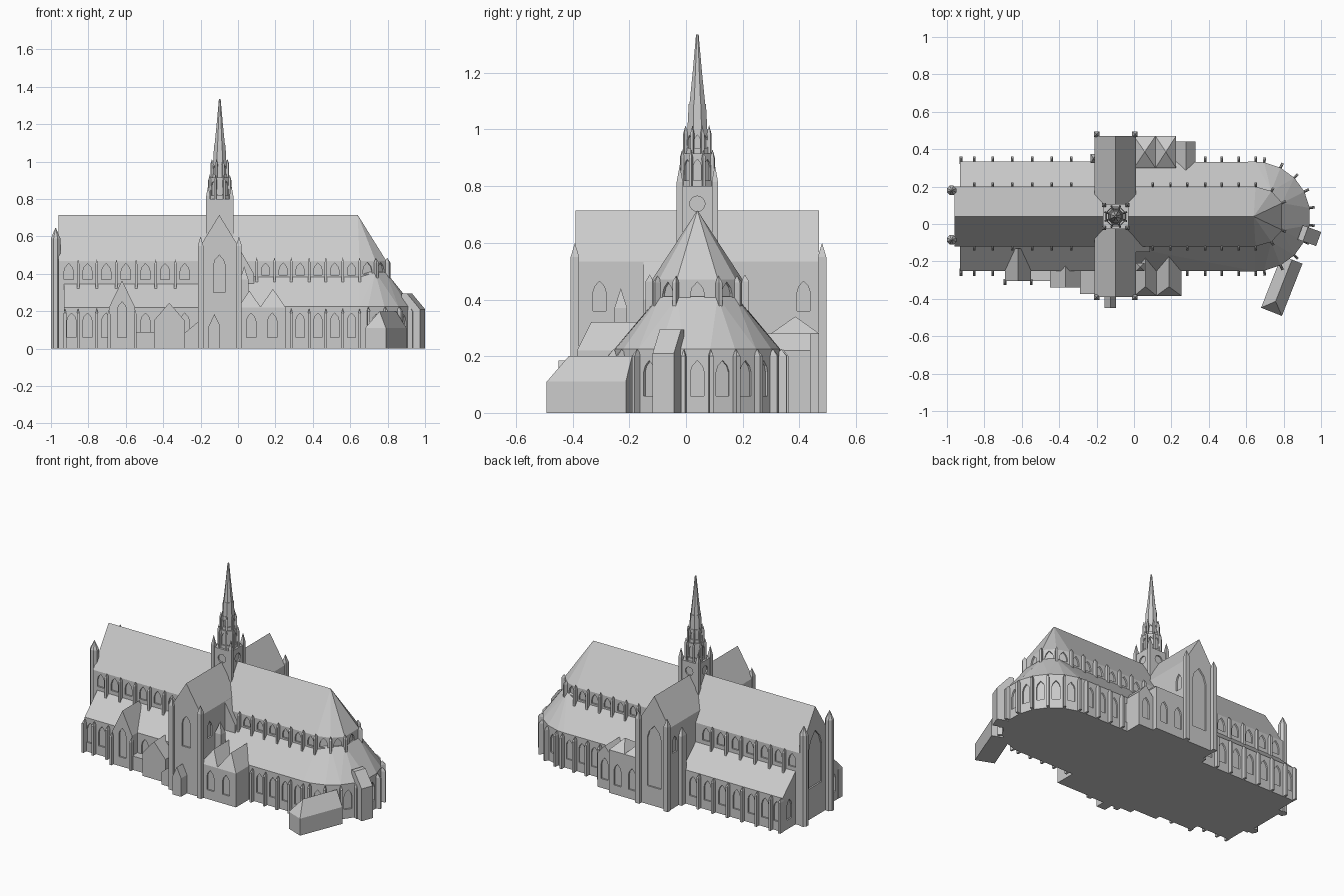
import bpy, bmesh
from math import sin, cos, pi, radians

if "Cube" in bpy.data.objects:
    bpy.data.objects.remove(bpy.data.objects["Cube"])

stone = bpy.data.materials.new("grey stone")
stone.diffuse_color = (0.6, 0.6, 0.6, 1)
stone.use_nodes = True
stone.node_tree.nodes["Principled BSDF"].inputs["Base Color"].default_value = stone.diffuse_color
AX = 0.04           # y of the main axis
TX = -0.0975        # x of the crossing


def make(name, hulls, cuts=None):
    """One object out of convex pieces, with optional recesses cut into it."""
    bm = bmesh.new()
    for pts in hulls:
        t = bmesh.new()
        for p in pts:
            t.verts.new(p)
        bmesh.ops.remove_doubles(t, verts=t.verts, dist=1e-5)
        bmesh.ops.convex_hull(t, input=list(t.verts))
        bmesh.ops.delete(t, geom=[v for v in t.verts if not v.link_faces], context='VERTS')
        bmesh.ops.dissolve_limit(t, angle_limit=0.01, verts=t.verts, edges=t.edges)
        bmesh.ops.recalc_face_normals(t, faces=t.faces)
        tmp = bpy.data.meshes.new("tmp")
        t.to_mesh(tmp)
        t.free()
        bm.from_mesh(tmp)
        bpy.data.meshes.remove(tmp)
    me = bpy.data.meshes.new(name)
    bm.to_mesh(me)
    bm.free()
    me.materials.append(stone)
    ob = bpy.data.objects.new(name, me)
    bpy.context.collection.objects.link(ob)
    if cuts:
        cutter = make(name + "_cutter", cuts)
        cutter.hide_render = True
        mod = ob.modifiers.new("recess", 'BOOLEAN')
        mod.operation, mod.object, mod.solver = 'DIFFERENCE', cutter, 'EXACT'
        dg = bpy.context.evaluated_depsgraph_get()
        ob.data = bpy.data.meshes.new_from_object(ob.evaluated_get(dg))
        ob.modifiers.clear()
        bpy.data.objects.remove(cutter)
    return ob


def box(x0, x1, y0, y1, z0, z1):
    return [(x, y, z) for x in (x0, x1) for y in (y0, y1) for z in (z0, z1)]


def gable(x0, x1, y0, y1, ze, zr, h0=0, h1=0):
    """House with ridge along y; h0, h1 set the ridge ends back as hips."""
    xm = (x0 + x1) / 2
    return box(x0, x1, y0, y1, 0, ze) + [(xm, y0 + h0, zr), (xm, y1 - h1, zr)]


def place(pts, x, y, deg):
    a = radians(deg)
    return [(x + p[0] * cos(a) - p[1] * sin(a), y + p[0] * sin(a) + p[1] * cos(a), p[2]) for p in pts]


def pier(x, y, w, d, z0, z1, deg=0, tip=0.025):
    """Buttress with a pointed top; d runs along local x."""
    return place(box(-d / 2, d / 2, -w / 2, w / 2, z0, z1 - tip) + [(0, 0, z1)], x, y, deg)


def frustum(x, y, n, r0, z0, r1, z1):
    return [(x + r * cos(2 * pi * (i + .5) / n), y + r * sin(2 * pi * (i + .5) / n), z)
            for r, z in ((r0, z0), (r1, z1)) for i in range(n)]


def window(x, y, deg, w, z0, z1, d=0.01):
    """Pointed-arch cutter; deg is the way the wall faces."""
    s = z1 - w * 0.85
    prof = [(-w/2, z0), (w/2, z0), (w/2, s), (w*.36, s + w*.45), (0, z1), (-w*.36, s + w*.45), (-w/2, s)]
    return place([(k, u, z) for k in (-d, d) for u, z in prof], x, y, deg)


def disc(x, y, z, r, deg, d=0.008):
    return place([(k, r * cos(i * pi / 8), z + r * sin(i * pi / 8)) for k in (-d, d) for i in range(16)], x, y, deg)


def polar(cx, cy, r, deg):
    return cx + r * cos(radians(deg)), cy + r * sin(radians(deg))


def facets(r, angs):
    """Middle point and facing of each polygon side round the east end."""
    for a, b in zip(angs, angs[1:]):
        m = (a + b) / 2
        yield (*polar(0.65, AX, r * cos(radians(b - a) / 2), m), m)


nave_x = [-0.855, -0.755, -0.65, -0.545, -0.44, -0.335]
choir_x = [0.1, 0.195, 0.285, 0.38, 0.47, 0.56, 0.65]
apse_a = [-90, -58, -27, 27, 58, 90]
amb_a = [-90, -81, -63, -45, -27, -9, 9, 27, 45, 63, 81, 90]
SIDES = ((-1, -90), (1, 90))

# Main vessel: nave, choir and polygonal apse under one roof
plan = [(-0.96, -0.12), (-0.96, 0.20)] + [polar(0.65, AX, 0.16, a) for a in apse_a]
main = [(x, y, z) for x, y in plan for z in (0, 0.47)] + [(-0.96, AX, 0.715), (0.64, AX, 0.715)]
cuts = [window(-0.96, AX, 180, 0.13, 0.2, 0.56)]
for s, d in SIDES:
    cuts += [window(x + 0.05, AX + s * 0.16, d, 0.05, 0.37, 0.455) for x in [-0.955] + nave_x[:-1] + [-0.335]]
    cuts += [window(x + 0.047, AX + s * 0.16, d, 0.045, 0.395, 0.458) for x in choir_x[:-1]]
cuts += [window(x, y, a, 0.05, 0.40, 0.462) for x, y, a in facets(0.16, apse_a)]
make("main_vessel", [main], cuts)

# Aisles of the nave
sect = [(-0.25, 0), (-0.25, 0.22), (-0.12, 0.345), (0.20, 0.345), (0.335, 0.22), (0.335, 0)]
cuts = [window(x + 0.05, y, d, 0.05, 0.06, 0.19) for y, d in ((-0.25, -90), (0.335, 90))
        for x in nave_x + [-0.94]]
cuts += [window(-0.93, y, 180, 0.05, 0.06, 0.19) for y in (-0.185, 0.265)]
make("nave_aisles", [[(x, y, z) for x in (-0.93, -0.15) for y, z in sect]], cuts)

# Choir aisles and ambulatory
outer = [(-0.05, -0.25), (-0.05, 0.33)] + [polar(0.65, AX, 0.293, a) for a in amb_a]
inner = [(-0.05, -0.12), (-0.05, 0.20)] + [polar(0.65, AX, 0.158, a) for a in apse_a]
ring = [(x, y, z) for x, y in outer for z in (0, 0.225)]
ring += [(x, y, 0.385 + 0.025 * (x > 0.7)) for x, y in inner]
cuts = [window(x + 0.047, y, d, 0.045, 0.06, 0.19) for y, d in ((-0.253, -90), (0.333, 90)) for x in choir_x[2:-1]]
cuts += [window(x, y, a, 0.048, 0.06, 0.185) for x, y, a in facets(0.293, amb_a[1:-1])]
make("choir_aisles", [ring], cuts)

# Buttresses along the clerestory and the aisles
b = []
for s, d in SIDES:
    b += [pier(x, AX + s * 0.168, 0.013, 0.03, 0.3, 0.478, d) for x in nave_x]
    b += [pier(x, AX + s * 0.168, 0.013, 0.03, 0.33, 0.488, d) for x in choir_x]
b += [pier(*polar(0.65, AX, 0.166, a), 0.014, 0.03, 0.35, 0.485, a) for a in apse_a[1:-1]]
make("clerestory_buttresses", b)
b = [pier(x, 0.342, 0.014, 0.04, 0, 0.225, 90) for x in [-0.925] + nave_x + choir_x[3:]]
b += [pier(x, -0.258, 0.014, 0.04, 0, 0.215, 90) for x in [-0.925] + nave_x[:2] + choir_x[2:]]
b += [pier(*polar(0.65, AX, 0.3, a), 0.014, 0.04, 0, 0.225, a) for a in amb_a[1:-1]]
make("aisle_buttresses", b)

# West front turrets and corner buttresses
make("west_turrets", [h for y in (-0.085, 0.18) for h in (
    frustum(-0.975, y, 8, 0.027, 0, 0.027, 0.59), frustum(-0.975, y, 8, 0.027, 0.59, 0.002, 0.645))])

# Transept
cuts = [window(TX - 0.0025, 0.47, 90, 0.1, 0.12, 0.52), window(TX - 0.0025, -0.39, -90, 0.06, 0.3, 0.5)]
for x, d in ((0.01, 0), (-0.21, 180)):
    cuts += [window(x, y, d, 0.045, 0.36, 0.465) for y in (-0.305, 0.415)]
make("transept", [gable(-0.21, 0.01, -0.39, 0.47, 0.535, 0.715)], cuts)
b = [pier(x, y, 0.03, 0.03, 0, 0.6, tip=0.05) for x in (-0.2, 0.005) for y in (-0.392, 0.48)]
b += [pier(-0.217, 0.35, 0.05, 0.03, 0, 0.5, tip=0.05)]
make("transept_pinnacles", b)
make("transept_east_slope", [[(x, y, 0.3) for x in (0, 0.085) for y in (-0.15, -0.05)]
                             + [(0, y, 0.55) for y in (-0.15, -0.05)] + [(0.085, y, 0.4) for y in (-0.15, -0.05)]])
make("stair_turret", [pier(0.033, -0.23, 0.045, 0.045, 0, 0.44, tip=0.07)])

# Crossing tower
h = 0.0675
sides = [(*polar(TX, AX, h, d), d) for d in (0, 90, 180, 270)]
make("crossing_tower", [box(TX - h, TX + h, AX - h, AX + h, 0.4, 0.8)], [disc(x, y, 0.738, 0.027, d) for x, y, d in sides])
make("tower_pinnacles", [p for sx in (-1, 1) for sy in (-1, 1) for p in (
    pier(TX + sx * 0.062, AX + sy * 0.062, 0.022, 0.022, 0.6, 0.875, tip=0.06),)])

# Octagonal lantern stages and spire
for name, r, r1, z0, z1, w in (("lower_lantern", 0.058, 0.054, 0.8, 0.915, 0.026),
                               ("upper_lantern", 0.045, 0.041, 0.915, 1.0, 0.02)):
    ap = (r + r1) / 2 * cos(pi / 8)
    make(name, [frustum(TX, AX, 8, r, z0, r1, z1)],
         [window(*polar(TX, AX, ap, i * 45), i * 45, w, z0 + 0.02, z1 - 0.02, 0.007) for i in range(8)])
    make(name + "_pinnacles", [pier(*polar(TX, AX, r, i * 45 + 22.5), 0.01, 0.014, z0, z1 + 0.015, i * 45 + 22.5, 0.03)
                               for i in range(8)])
make("spire", [frustum(TX, AX, 8, 0.038, 1.0, 0.033, 1.09), frustum(TX, AX, 8, 0.03, 1.09, 0.018, 1.2),
               frustum(TX, AX, 8, 0.018, 1.2, 0.005, 1.335)])

# South porches and chapels
make("south_porch", [gable(-0.69, -0.55, -0.305, -0.13, 0.22, 0.365)]
     + [pier(x, -0.31, 0.014, 0.03, 0, 0.21, 90) for x in (-0.69, -0.55)], [window(-0.62, -0.305, -90, 0.05, 0.06, 0.25)])
make("south_annexes", [box(-0.55, -0.45, -0.305, -0.24, 0, 0.09), gable(-0.45, -0.285, -0.34, -0.2, 0.15, 0.245),
                       box(-0.29, -0.2, -0.375, -0.24, 0, 0.08) + [(-0.2, -0.375, 0.155), (-0.2, -0.24, 0.155)]])
make("transept_porch", [gable(-0.157, -0.095, -0.45, -0.38, 0.12, 0.185)])
make("south_east_chapels", [gable(0.0, 0.122, -0.385, -0.16, 0.22, 0.31, 0.05), gable(0.118, 0.255, -0.385, -0.16, 0.22, 0.32, 0.05)]
     + [pier(x, -0.392, 0.014, 0.03, 0, 0.22, 90) for x in (0.022, 0.12, 0.247)],
     [window(x, -0.385, -90, 0.05, 0.06, 0.19) for x in (0.07, 0.183)])

# North chapels with pyramid roofs
make("north_chapels", [gable(0.0, 0.115, 0.3, 0.47, 0.28, 0.34, 0.085, 0.084), gable(0.115, 0.225, 0.3, 0.47, 0.28, 0.34, 0.085, 0.084),
                       gable(0.225, 0.33, 0.25, 0.44, 0.22, 0.28)]
     + [pier(x, 0.477, 0.014, 0.03, 0, 0.25, 90) for x in (0.115, 0.215)],
     [window(x, y, 90, 0.05, 0.06, 0.2) for x, y in ((0.06, 0.47), (0.165, 0.47), (0.278, 0.44))])

# East end chapel and detached sacristy
make("east_chapel", [place(box(-0.06, 0.045, -0.04, 0.04, 0, 0.21) + [(-0.06, -0.04, 0.295), (-0.06, 0.04, 0.295),
                     (-0.03, -0.04, 0.295), (-0.03, 0.04, 0.295)], 0.945, -0.065, -20)])
make("sacristy", [place(gable(-0.06, 0.06, -0.15, 0.15, 0.11, 0.2, 0.06), 0.79, -0.33, -21.5)])
